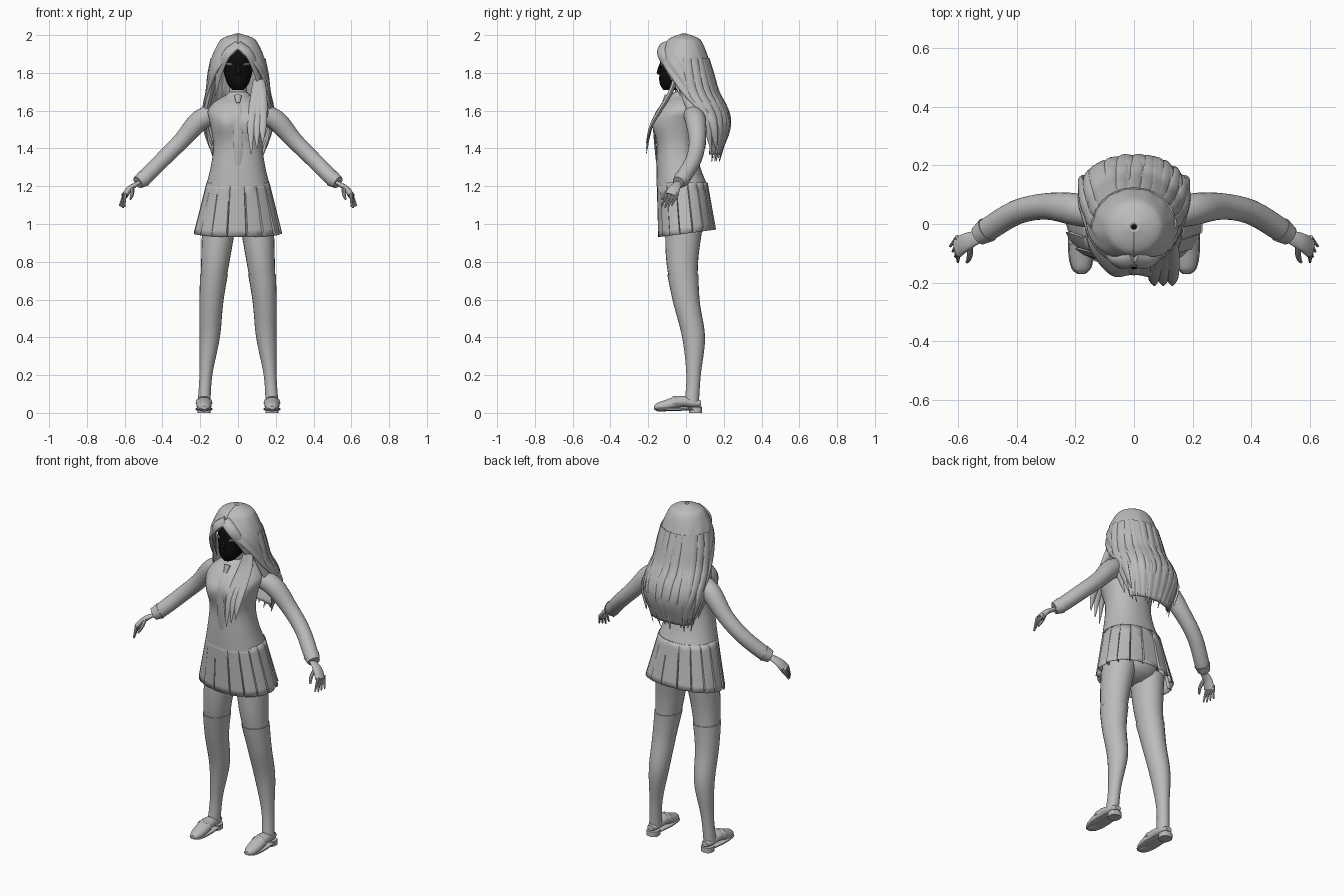
import bpy, bmesh, math
from mathutils import Vector

cube = bpy.data.objects.get("Cube")
if cube:
    bpy.data.objects.remove(cube, do_unlink=True)


def material(name, value):
    result = bpy.data.materials.new(name)
    result.use_nodes = True
    colour = (value, value, value, 1)
    result.diffuse_color = colour
    shader = result.node_tree.nodes["Principled BSDF"]
    shader.inputs["Base Color"].default_value = colour
    return result


GREY = material("plain grey", .5)
BLACK = material("face black", .004)
ALONG_X, ALONG_Y, ALONG_Z = Vector((1, 0, 0)), Vector((0, 1, 0)), Vector((0, 0, 1))


def smooth(points, steps):
    """Catmull-Rom interpolation of tuples of any length."""
    result = []
    last = len(points) - 1
    for i in range(last):
        before, start = points[max(i - 1, 0)], points[i]
        end, after = points[i + 1], points[min(i + 2, last)]
        for j in range(steps):
            t = j / steps
            result.append(tuple(
                q + t * (r - p) / 2 + t * t * (p - 2.5 * q + 2 * r - s / 2)
                + t ** 3 * (1.5 * (q - r) + (s - p) / 2)
                for p, q, r, s in zip(before, start, end, after)))
    return result + [tuple(points[last])]


def skin(name, rows, mat=GREY, closed=True, caps=True, thickness=0):
    """Surface through rows of points."""
    bm = bmesh.new()
    verts = [[bm.verts.new(point) for point in row] for row in rows]
    count = len(rows[0])
    for low, high in zip(verts, verts[1:]):
        for i in range(count if closed else count - 1):
            j = (i + 1) % count
            bm.faces.new((low[i], low[j], high[j], high[i]))
    if caps:
        bm.faces.new(verts[0])
        bm.faces.new(verts[-1])
    bmesh.ops.recalc_face_normals(bm, faces=bm.faces)
    mesh = bpy.data.meshes.new(name)
    bm.to_mesh(mesh)
    bm.free()
    mesh.materials.append(mat)
    part = bpy.data.objects.new(name, mesh)
    bpy.context.collection.objects.link(part)
    bpy.ops.object.select_all(action='DESELECT')
    part.select_set(True)
    bpy.context.view_layer.objects.active = part
    bpy.ops.object.shade_smooth_by_angle(angle=math.radians(40))
    if thickness:
        solid = part.modifiers.new("thickness", 'SOLIDIFY')
        solid.thickness = thickness
        solid.offset = 0


def power(value, exponent):
    return math.copysign(abs(value) ** exponent, value)


def sweep(name, points, aspect=1.0, side=None, mat=GREY, sides=24, steps=4, exponent=1.0, warp=None):
    """Loft of ellipses (x, y, z, radius); rings stay level unless a side axis is given."""
    path = smooth(points, steps)
    rows = []
    for i, (x, y, z, radius) in enumerate(path):
        across, up = ALONG_X, ALONG_Y
        if side:
            ahead, behind = path[min(i + 1, len(path) - 1)], path[max(i - 1, 0)]
            tangent = (Vector(ahead[:3]) - Vector(behind[:3])).normalized()
            across = (side - tangent * side.dot(tangent)).normalized()
            up = tangent.cross(across)
        row = []
        for j in range(sides):
            angle = math.tau * j / sides
            point = Vector((x, y, z)) + across * radius * power(math.cos(angle), exponent)
            point += up * radius * aspect * power(math.sin(angle), exponent)
            row.append(warp(point) if warp else point)
        rows.append(row)
    skin(name, rows, mat)


def lock(name, path, width, side):
    """Flat strand of hair that narrows to its tip."""
    last = len(path) - 1
    sweep(name, [(*point, width * (1 - .9 * (i / last) ** 3)) for i, point in enumerate(path)],
          aspect=.45, side=side, sides=10)


def centred(*rings):
    return [(0, *ring) for ring in rings]


def mirrored(sign, *points):
    return [(sign * x, *rest) for x, *rest in points]


# Sweater body with a soft chest
def chest(point):
    if point.y < -.05:
        across, height = abs(point.x) - .07, point.z - 1.53
        point.y -= .02 * math.exp(-across ** 2 / .002 - height ** 2 / .004)
    return point


sweep("sweater", centred((-.02, 1.2, .17), (-.04, 1.3, .145), (-.05, 1.42, .13), (-.05, 1.54, .15),
                         (-.02, 1.6, .16), (-.01, 1.65, .12), (0, 1.69, .05)),
      aspect=.8, sides=48, exponent=.9, warp=chest)

# Neck, collar and tie
sweep("neck", centred((0, 1.64, .05), (-.02, 1.76, .045)))
sweep("collar", centred((-.02, 1.66, .08), (-.01, 1.7, .05)))
sweep("tie_knot", centred((-.1, 1.68, .02), (-.12, 1.64, .01)), aspect=.7, side=ALONG_X)
sweep("tie", centred((-.11, 1.65, .01), (-.15, 1.6, .02), (-.17, 1.54, .02), (-.16, 1.4, .025), (-.15, 1.28, .01)),
      aspect=.25, side=ALONG_X, sides=8)

# Pleated skirt: each pleat slopes inward, then steps back out
PLEATS, BANDS = 16, 8
PLEAT_PROFILE = {0: 0, .45: .01, .88: .03, .94: .1}
rows = []
for band in range(BANDS + 1):
    drop = band / BANDS
    row = []
    for pleat in range(PLEATS):
        for fraction, depth in PLEAT_PROFILE.items():
            angle = math.tau * (pleat + fraction + .5) / PLEATS
            scale = 1 - depth * (drop + .15)
            x = scale * (.165 + .07 * drop) * power(math.cos(angle), .9)
            y = scale * (.133 + .02 * drop) * power(math.sin(angle), .9) + .026 * drop - .02
            row.append((x, y, 1.22 + drop * (.13 * y - .27)))
    rows.append(row)
skin("skirt", rows, caps=False, thickness=.004)
sweep("hips", centred((-.01, .94, .06), (-.01, 1, .15), (-.02, 1.2, .16)), aspect=.75)

# Limbs, one side at a time
for sign, side_name in ((1, "left"), (-1, "right")):
    # Leg and stocking
    leg = smooth(mirrored(sign, (.1, -.01, 1, .09), (.12, -.02, .8, .075), (.14, 0, .6, .06),
                          (.15, .04, .4, .05), (.17, .04, .2, .03), (.18, .03, .05, .03)), 6)
    sweep(side_name + "_leg", leg, aspect=1.12, steps=1)
    sweep(side_name + "_stocking", [(x, y, z, r + .004) for x, y, z, r in leg if z < .75], aspect=1.12, steps=1)

    # Shoe
    shoe = [(sign * .18, *ring) for ring in ((.08, .05, .02), (.05, .05, .03), (-.03, .06, .04),
                                             (-.1, .04, .04), (-.15, .03, .03), (-.17, .03, .01))]
    sweep(side_name + "_shoe", shoe, aspect=.75, side=ALONG_X)
    sweep(side_name + "_sole", [(x, y, .02, r + .004) for x, y, z, r in shoe],
          aspect=.2, side=ALONG_X, exponent=.7)
    sweep(side_name + "_heel", [(sign * .18, .05, z, .035) for z in (0, .03)], steps=1, exponent=.8)
    arch = [math.pi * i / 6 for i in range(7)]
    sweep(side_name + "_shoe_strap",
          [(sign * .18 + .04 * math.cos(a), -.06, .05 + .035 * math.sin(a), .012) for a in arch],
          aspect=.4, side=ALONG_Y, sides=8)

    # Sleeve and cuff
    arm = mirrored(sign, (.1, .03, 1.59, .05), (.2, .05, 1.55, .055), (.3, .06, 1.44, .045),
                   (.4, .04, 1.34, .042), (.5, -.02, 1.24, .04), (.53, -.04, 1.22, .03))
    sweep(side_name + "_sleeve", arm, side=ALONG_Y)
    sweep(side_name + "_cuff", [(x, y, z, r + .004) for x, y, z, r in arm[-2:]], side=ALONG_Y, steps=1)

    # Hand
    sweep(side_name + "_palm", mirrored(sign, (.52, -.04, 1.22, .02), (.57, -.06, 1.19, .03),
                                        (.6, -.08, 1.15, .035)), aspect=.5, side=ALONG_Y)
    for finger in range(4):
        base = Vector((.6, -.1 + .018 * finger, 1.16))
        bend = Vector((.003 * finger, -.01, -.025 + .002 * abs(finger - 1)))
        joints = [(*(base + bend * j), .01 - .002 * j) for j in range(4)]
        sweep("%s_finger_%d" % (side_name, finger + 1), mirrored(sign, *joints), side=ALONG_Y, sides=8)
    sweep(side_name + "_thumb", mirrored(sign, (.56, -.07, 1.2, .01), (.56, -.11, 1.16, .01),
                                         (.57, -.13, 1.13, .005)), side=ALONG_Y, sides=8)

    # Eye, following the curve of the face
    sweep(side_name + "_eye", [(sign * .08 * math.sin(a), -.03 - .11 * math.cos(a), 1.845, .006)
                               for a in (.4, .6, .8)], side=ALONG_Z, sides=8)

# Head and nose
sweep("head", centred((-.08, 1.71, .03), (-.06, 1.75, .06), (-.03, 1.83, .08), (-.02, 1.9, .08), (-.01, 1.97, .04)),
      aspect=1.35, mat=BLACK, sides=32)
sweep("nose", centred((-.13, 1.85, .01), (-.14, 1.8, .015), (-.13, 1.79, .01)), mat=BLACK, sides=12)

# Hair shell, open around the face and flattening behind the back
HAIR = smooth([(-.01, 2, .01), (-.01, 1.98, .07), (-.01, 1.95, .1), (-.01, 1.85, .14), (.02, 1.7, .16),
               (.08, 1.6, .18), (.12, 1.5, .17), (.12, 1.37, .13)], 5)


def hair_point(ring, angle, grow=1.0):
    y, z, width = ring
    depth = width * (.93 - 1.4 * max(0, 1.72 - z))
    return Vector((grow * width * math.sin(angle), y - grow * depth * math.cos(angle), z))


COLUMNS = 72
rows = []
for ring in HAIR:
    z = ring[1]
    opening = 1.75 * (1 - math.exp(-6 * max(0, 1.92 - z)))
    row = []
    for column in range(COLUMNS + 1):
        angle = opening + (math.tau - 2 * opening) * column / COLUMNS
        ripple = .02 * min(1, 8 - 4 * z) * math.sin(column + 4 * z)
        row.append(hair_point(ring, angle, 1 + ripple))
    rows.append(row)
skin("hair", rows, closed=False, caps=False, thickness=.016)

# Long locks lying over the back of the shell
LOCKS = 15
for i in range(LOCKS):
    angle = math.pi + 1.36 * (2 * i / (LOCKS - 1) - 1)
    path = [hair_point(ring, angle + .1 * math.sin(3 * ring[1] + i), 1.02) for ring in HAIR[14::3]]
    path[-1].z -= .02 * (i % 3)
    lock("back_lock_%d" % (i + 1), path, .025, Vector((math.cos(angle), math.sin(angle), 0)))

# Locks framing the face and falling behind the shoulders
for sign, side_name in ((1, "left"), (-1, "right")):
    lock(side_name + "_fringe", mirrored(sign, (0, -.12, 1.95), (.06, -.13, 1.9), (.1, -.08, 1.8), (.12, -.03, 1.68)),
         .03, Vector((sign, 1, .5)))
    for i in range(3):
        shift = .03 * i
        lock("%s_shoulder_lock_%d" % (side_name, i + 1),
             mirrored(sign, (.12, shift - .03, 1.8), (.16, shift + .03, 1.63), (.18, shift + .08, 1.53),
                      (.15, shift + .1, 1.4)), .035, ALONG_Y)

# Locks falling over the left of the chest
for i in range(3):
    spread = .03 * (i - 1)
    lock("front_lock_%d" % (i + 1),
         [(.11, -.06, 1.76), (.11 + spread / 2, -.09, 1.68), (.1 + spread, -.18, 1.53),
          (.1 + spread, -.21, 1.4 + spread)], .03, ALONG_X)
